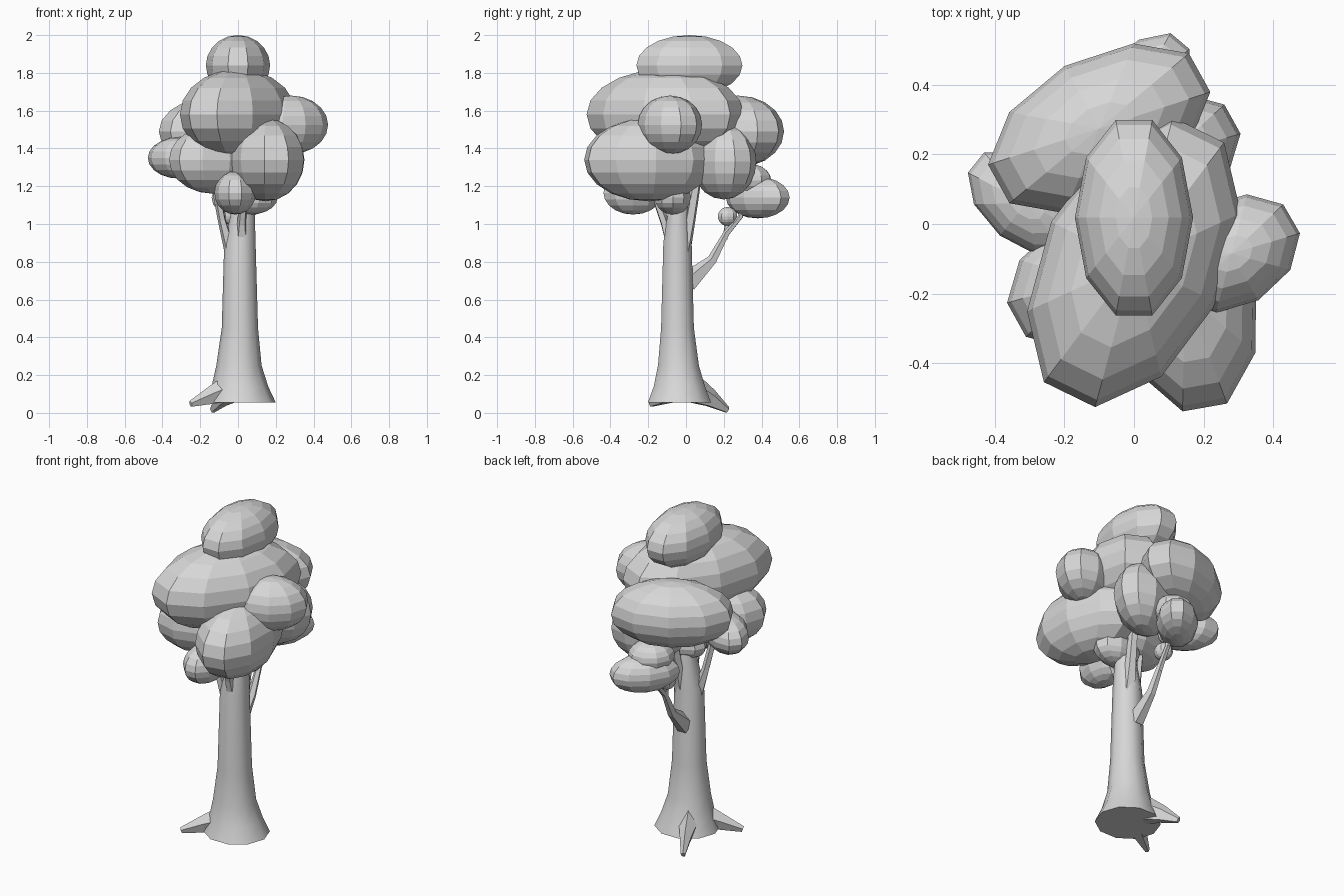
import bpy, bmesh, math
from mathutils import Vector, Matrix

cube = bpy.data.objects.get("Cube")
if cube:
    bpy.data.objects.remove(cube, do_unlink=True)

# One plain grey for the whole tree
grey = bpy.data.materials.new("plain_grey")
grey.use_nodes = True
grey.diffuse_color = (0.68, 0.68, 0.68, 1)
grey.node_tree.nodes["Principled BSDF"].inputs["Base Color"].default_value = (0.68, 0.68, 0.68, 1)


def finish(bm, name, smooth=None):
    bmesh.ops.recalc_face_normals(bm, faces=bm.faces)
    mesh = bpy.data.meshes.new(name)
    bm.to_mesh(mesh)
    bm.free()
    mesh.materials.append(grey)
    obj = bpy.data.objects.new(name, mesh)
    bpy.context.collection.objects.link(obj)
    if smooth:
        bpy.ops.object.select_all(action='DESELECT')
        obj.select_set(True)
        bpy.context.view_layer.objects.active = obj
        bpy.ops.object.shade_smooth_by_angle(angle=math.radians(smooth))
    return obj


def clump(name, centre, radii, turn=0):
    """Low-poly ellipsoid of leaves with blunt long ends, turned about z."""
    bm = bmesh.new()
    m = (Matrix.Translation(centre) @ Matrix.Rotation(math.radians(turn), 4, 'Z')
         @ Matrix.Diagonal((*radii, 1)) @ Matrix.Rotation(math.pi / 10, 4, 'Z'))
    bmesh.ops.create_uvsphere(bm, u_segments=10, v_segments=10, radius=1, matrix=m)
    return finish(bm, name)


def loft(bm, rings):
    """Skin a list of vertex rings and cap both ends."""
    for a, b in zip(rings, rings[1:]):
        for i in range(len(a)):
            j = (i + 1) % len(a)
            bm.faces.new((a[i], a[j], b[j], b[i]))
    bm.faces.new(rings[0])
    bm.faces.new(rings[-1])


def limb(name, stations, sides=5):
    """Tapered sweep; each station is (point, half width, half height)."""
    bm = bmesh.new()
    pts = [Vector(s[0]) for s in stations]
    rings = []
    for k, (_, w, h) in enumerate(stations):
        d = (pts[min(k + 1, len(pts) - 1)] - pts[max(k - 1, 0)]).normalized()
        side = d.cross(Vector((0, 0, 1))).normalized()
        up = side.cross(d)
        angles = [math.pi / 2 + math.tau * i / sides for i in range(sides)]
        rings.append([bm.verts.new(pts[k] + side * w * math.cos(a) + up * h * math.sin(a))
                      for a in angles])
    loft(bm, rings)
    return finish(bm, name)


# Trunk: flared base, narrowing upward (z, x centre, y centre, radius)
bm = bmesh.new()
rings = []
for z, cx, cy, r in [(0.055, 0.015, -0.035, 0.185), (0.14, 0.01, -0.035, 0.15),
                     (0.25, 0.005, -0.04, 0.12), (0.45, 0.01, -0.045, 0.096),
                     (0.9, 0.01, -0.045, 0.083), (1.2, 0.04, -0.035, 0.045)]:
    rings.append([bm.verts.new((cx + r * math.cos(math.tau * i / 10),
                                cy + r * 0.95 * math.sin(math.tau * i / 10), z))
                  for i in range(10)])
loft(bm, rings)
finish(bm, "trunk", 40)

# Roots
limb("side_root", [((-0.03, -0.06, 0.13), 0.075, 0.085), ((-0.14, -0.12, 0.09), 0.04, 0.052),
                   ((-0.25, -0.185, 0.047), 0.014, 0.018)])
limb("back_root", [((-0.04, 0.02, 0.13), 0.065, 0.09), ((-0.09, 0.13, 0.075), 0.035, 0.052),
                   ((-0.135, 0.22, 0.015), 0.014, 0.018)])

# Branches
limb("back_branch", [((0.0, 0.01, 0.69), 0.045, 0.06), ((-0.005, 0.14, 0.81), 0.025, 0.028),
                     ((-0.01, 0.215, 0.95), 0.018, 0.018), ((0.0, 0.29, 1.04), 0.014, 0.014),
                     ((0.0, 0.3, 1.2), 0.012, 0.012)])
limb("back_twig", [((-0.01, 0.205, 0.92), 0.015, 0.015), ((-0.03, 0.22, 1.02), 0.01, 0.01)])
limb("front_branch", [((0.02, -0.07, 0.88), 0.04, 0.04), ((0.02, -0.11, 1.0), 0.025, 0.025),
                      ((0.03, -0.17, 1.17), 0.02, 0.02)])
limb("side_branch", [((-0.035, -0.05, 0.84), 0.035, 0.035), ((-0.085, -0.07, 1.02), 0.022, 0.022),
                     ((-0.13, -0.1, 1.25), 0.02, 0.02)])
limb("rear_branch", [((0.03, -0.02, 0.84), 0.045, 0.045), ((0.04, 0.02, 1.02), 0.032, 0.032),
                     ((0.05, 0.06, 1.25), 0.025, 0.025)])

# Leaf clumps: centre, radii, turn in degrees
clump("crown_clump", (0, 0.018, 1.84), (0.17, 0.295, 0.16), 0)
clump("upper_clump", (0, -0.11, 1.58), (0.265, 0.445, 0.24), -26)
clump("front_clump", (0.145, -0.195, 1.34), (0.21, 0.355, 0.22), 10)
clump("right_clump", (0.28, -0.085, 1.525), (0.155, 0.21, 0.155), -60)
clump("back_clump", (-0.1, 0.275, 1.49), (0.205, 0.347, 0.19), -61)
clump("left_clump", (-0.31, 0.06, 1.35), (0.12, 0.195, 0.11), 51)
clump("left_front_clump", (-0.13, -0.16, 1.34), (0.18, 0.25, 0.18), -61)
clump("low_front_clump", (-0.015, -0.28, 1.165), (0.11, 0.165, 0.115), 0)
clump("back_right_clump", (0.1, 0.2, 1.33), (0.155, 0.22, 0.2), -61)
clump("low_back_clump", (0.01, 0.38, 1.14), (0.115, 0.2, 0.11), -40)
clump("small_back_clump", (0.0, 0.33, 1.23), (0.12, 0.13, 0.09), -40)
clump("low_middle_clump", (0.065, -0.07, 1.14), (0.145, 0.1, 0.09), 0)
clump("twig_clump", (-0.025, 0.22, 1.04), (0.052, 0.054, 0.05), 0)
